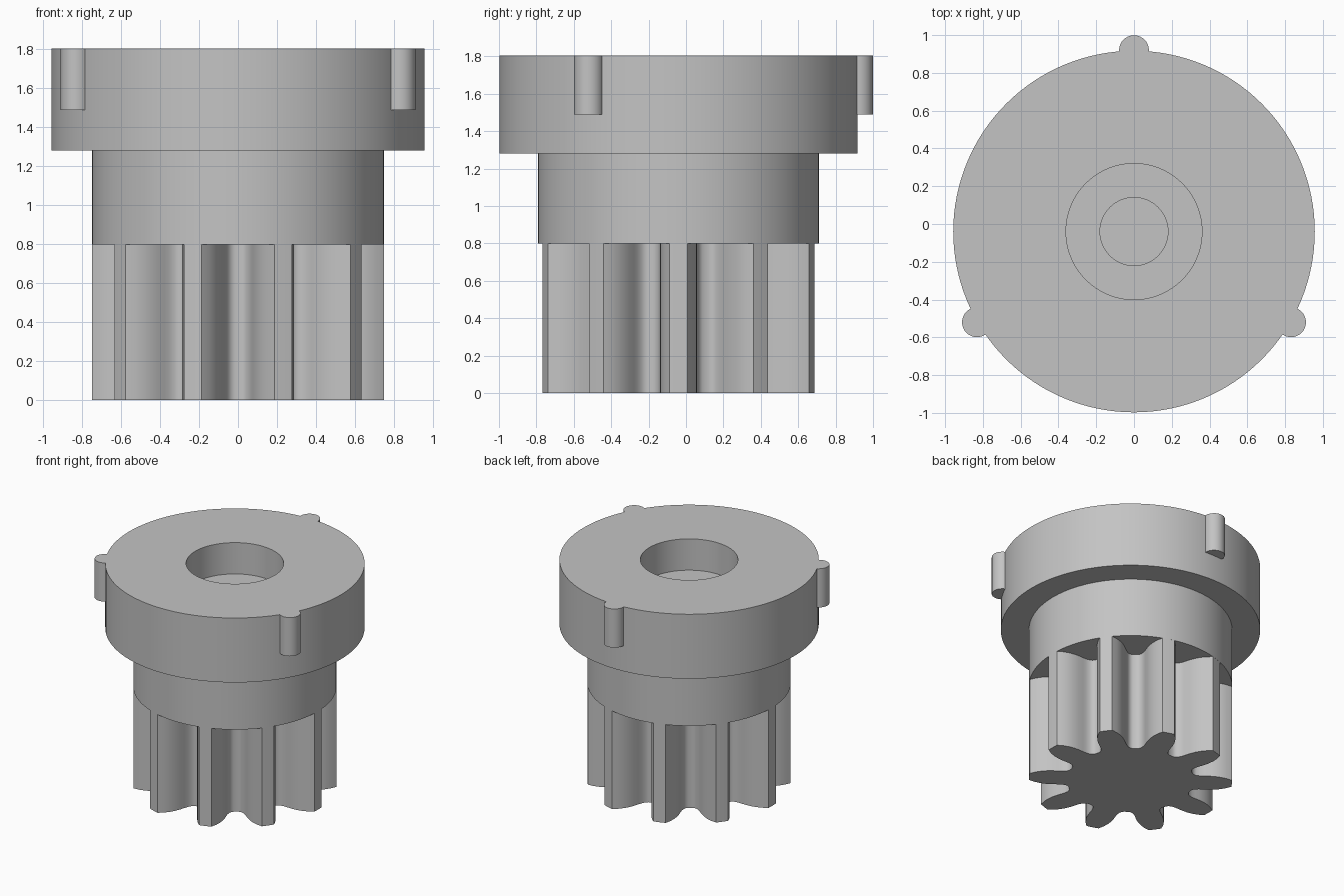
import bpy
import bmesh
from math import sin, cos, pi, radians

if "Cube" in bpy.data.objects:
    bpy.data.objects.remove(bpy.data.objects["Cube"], do_unlink=True)

AXIS_Y = -0.04          # the shared axis sits slightly forward
TOP = 1.805
COLLAR_BASE = 0.8
TEETH = 10

grey = bpy.data.materials.new("plain grey")
grey.use_nodes = True
colour = (0.55, 0.55, 0.55, 1)
grey.diffuse_color = colour
grey.node_tree.nodes["Principled BSDF"].inputs["Base Color"].default_value = colour


def finish(bm, name, location):
    bmesh.ops.recalc_face_normals(bm, faces=bm.faces)
    mesh = bpy.data.meshes.new(name)
    bm.to_mesh(mesh)
    bm.free()
    mesh.materials.append(grey)
    obj = bpy.data.objects.new(name, mesh)
    obj.location = location
    bpy.context.collection.objects.link(obj)
    bpy.ops.object.select_all(action="DESELECT")
    obj.select_set(True)
    bpy.context.view_layer.objects.active = obj
    bpy.ops.object.shade_smooth_by_angle(angle=radians(25))
    return obj


def lathe(name, profile, location, steps):
    bm = bmesh.new()
    verts = [bm.verts.new((r, 0, z)) for r, z in profile]
    edges = [bm.edges.new(pair) for pair in zip(verts, verts[1:])]
    bmesh.ops.spin(bm, geom=verts + edges, cent=(0, 0, 0), axis=(0, 0, 1),
                   angle=2 * pi, steps=steps)
    bmesh.ops.remove_doubles(bm, verts=bm.verts, dist=0.0001)
    return finish(bm, name, location)


def prism(name, outline, height, location):
    bm = bmesh.new()
    base = bm.faces.new([bm.verts.new((x, y, 0)) for x, y in outline])
    top = bmesh.ops.extrude_face_region(bm, geom=[base], use_keep_orig=True)["geom"]
    bmesh.ops.translate(bm, vec=(0, 0, height),
                        verts=[v for v in top if isinstance(v, bmesh.types.BMVert)])
    return finish(bm, name, location)


# Stepped head: collar, wide flange, counterbore and blind bore
lathe("flanged_head", [
    (0, COLLAR_BASE), (0.75, COLLAR_BASE), (0.75, 1.28), (0.957, 1.28),
    (0.957, TOP), (0.36, TOP), (0.36, 1.55), (0.18, 1.55), (0.18, 0.85), (0, 0.85),
], (0, AXIS_Y, 0), 128)

# Pinion: one flank as radius and half angle, mirrored and repeated
flank = [(0.468, 16), (0.474, 14), (0.49, 12.2), (0.52, 10.9), (0.55, 10.3),
         (0.59, 9.7), (0.63, 8.8), (0.67, 7.5), (0.71, 5.8), (0.75, 3.6)]
tooth = [(r, -a) for r, a in flank] + [(0.75, 0)] + flank[::-1]
outline = []
for i in range(TEETH):
    for r, a in tooth:
        angle = radians(a + i * 360 / TEETH)
        outline.append((r * cos(angle), r * sin(angle)))
prism("pinion_gear", outline, COLLAR_BASE, (0, AXIS_Y, 0))

# Three round locating ribs on the flange rim
rib_outline = [(0.079 * cos(i * pi / 16), 0.079 * sin(i * pi / 16)) for i in range(32)]
for side, degrees in (("back", 90), ("front_right", 210), ("front_left", 330)):
    angle = radians(degrees)
    prism("locating_rib_" + side, rib_outline, TOP - 1.49,
          (0.96 * cos(angle), AXIS_Y + 0.96 * sin(angle), 1.49))
